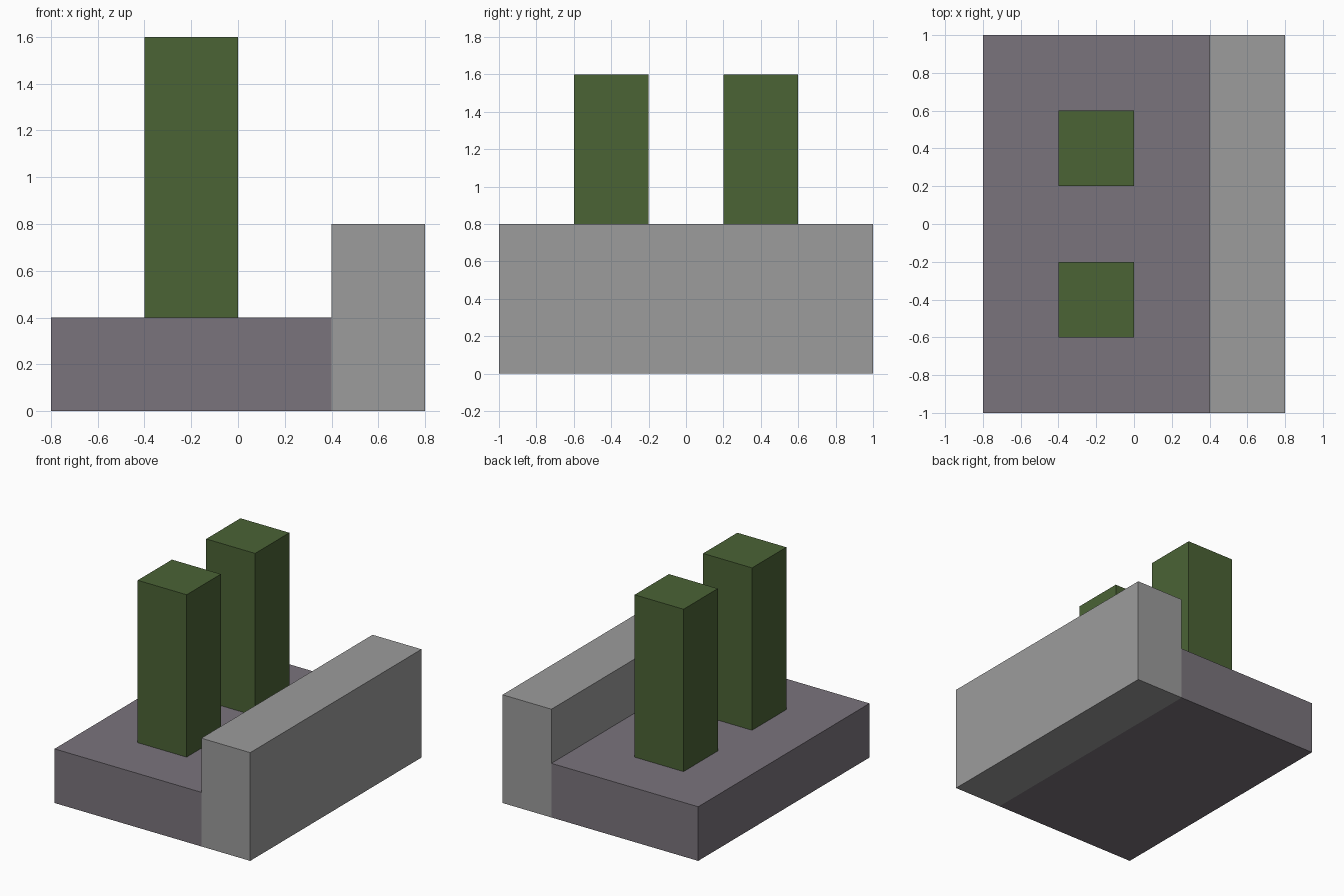
import bpy
import bmesh
from mathutils import Vector

default = bpy.data.objects.get("Cube")
if default:
    bpy.data.objects.remove(default, do_unlink=True)


def make_material(name, rgb):
    mat = bpy.data.materials.new(name)
    mat.use_nodes = True
    colour = (*rgb, 1.0)
    mat.diffuse_color = colour
    mat.node_tree.nodes["Principled BSDF"].inputs["Base Color"].default_value = colour
    return mat


def box(name, low, high, mat):
    """Flat-shaded box spanning two opposite corners."""
    low, high = Vector(low), Vector(high)
    bm = bmesh.new()
    bmesh.ops.create_cube(bm, size=1)
    bmesh.ops.scale(bm, vec=high - low, verts=bm.verts)
    mesh = bpy.data.meshes.new(name)
    bm.to_mesh(mesh)
    bm.free()
    mesh.materials.append(mat)
    obj = bpy.data.objects.new(name, mesh)
    obj.location = (low + high) / 2
    bpy.context.collection.objects.link(obj)
    return obj


slab_grey = make_material("purple grey", (0.195, 0.174, 0.202))
wall_grey = make_material("light grey", (0.333, 0.333, 0.333))
post_green = make_material("moss green", (0.07, 0.125, 0.036))

# Base slab and the raised wall along its left edge
box("base_slab", (-0.8, -1, 0), (0.4, 1, 0.4), slab_grey)
box("side_wall", (0.4, -1, 0), (0.8, 1, 0.8), wall_grey)

# Pair of square posts standing on the slab
for name, y in (("front_post", -0.4), ("back_post", 0.4)):
    box(name, (-0.4, y - 0.2, 0.4), (0, y + 0.2, 1.6), post_green)
